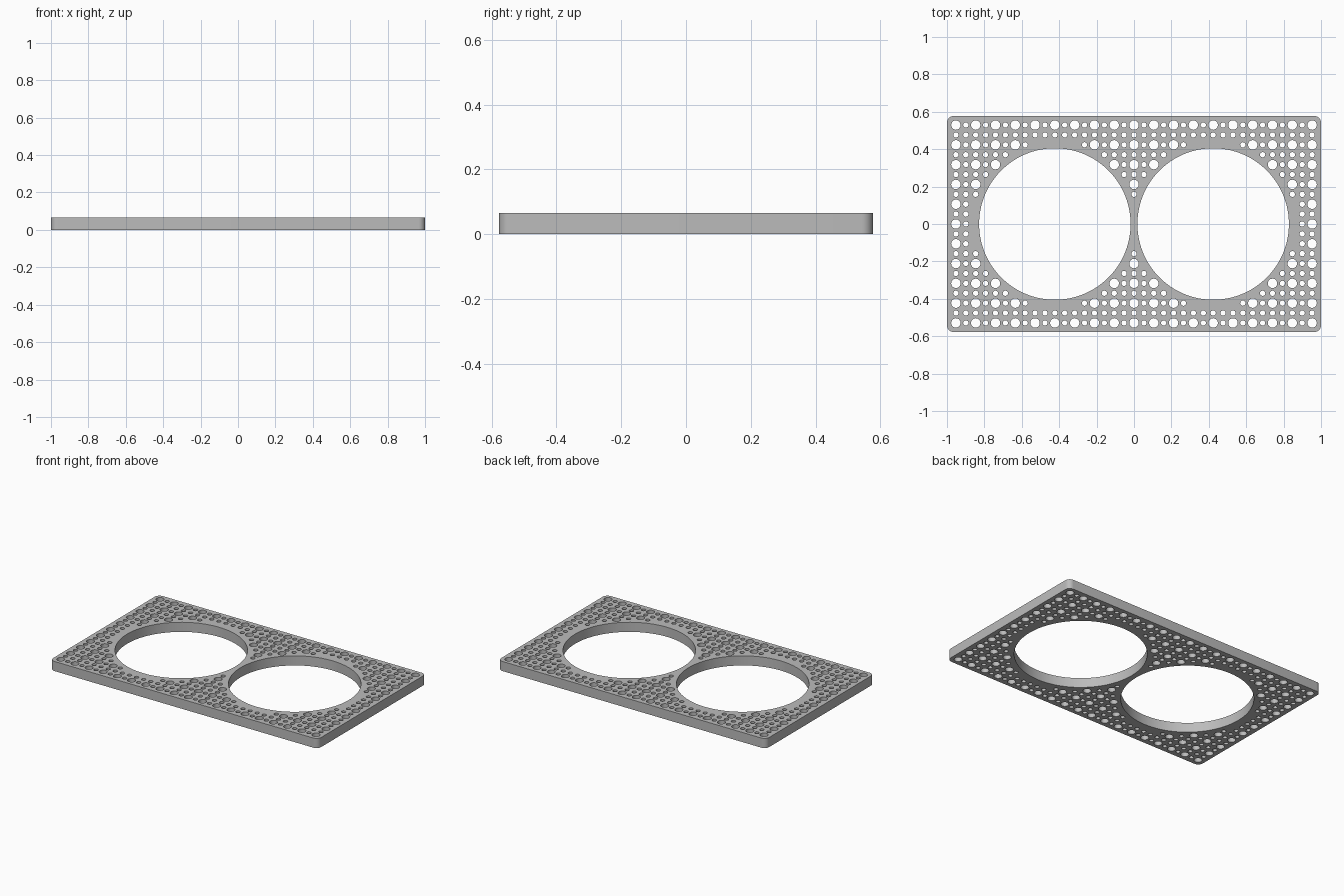
import bpy, bmesh
from math import cos, sin, pi, hypot

if "Cube" in bpy.data.objects:
    bpy.data.objects.remove(bpy.data.objects["Cube"], do_unlink=True)

HALF_X, HALF_Y, HEIGHT = 1.0, 0.577, 0.065
CORNER = 0.035
STEP = 0.0529            # spacing of the hole grid
WELL_COL, WELL_R = 8, 0.405
BIG_R, SMALL_R = 0.0252, 0.0142

# Grey plastic
grey = bpy.data.materials.new("grey plastic")
grey.use_nodes = True
colour = (0.5, 0.5, 0.5, 1)
grey.diffuse_color = colour
grey.node_tree.nodes["Principled BSDF"].inputs["Base Color"].default_value = colour

curve = bpy.data.curves.new("perforated_plate", "CURVE")
curve.dimensions = "2D"
curve.fill_mode = "BOTH"
curve.extrude = HEIGHT / 2


def add_loop(points):
    spline = curve.splines.new("POLY")
    spline.points.add(len(points) - 1)
    for p, (x, y) in zip(spline.points, points):
        p.co = (x, y, 0, 1)
    spline.use_cyclic_u = True


def arc(cx, cy, r, start, sweep, n):
    return [(cx + r * cos(start + sweep * i / n), cy + r * sin(start + sweep * i / n))
            for i in range(n + 1)]


def add_circle(cx, cy, r, n):
    add_loop(arc(cx, cy, r, 0, 2 * pi, n)[:-1])


# Rounded rectangular outline
outline = []
for i, (sx, sy) in enumerate([(1, 1), (-1, 1), (-1, -1), (1, -1)]):
    outline += arc(sx * (HALF_X - CORNER), sy * (HALF_Y - CORNER), CORNER,
                   i * pi / 2, pi / 2, 8)
add_loop(outline)

# Two round openings
for side in (-1, 1):
    add_circle(side * WELL_COL * STEP, 0, WELL_R, 96)

# Hole grid: large holes on even positions, small ones between them
for col in range(-18, 19):
    for row in range(-10, 11):
        if hypot(abs(col) - WELL_COL, row) < 8.4:
            continue
        large = col % 2 == 0 and row % 2 == 0
        add_circle(col * STEP, row * STEP, BIG_R if large else SMALL_R,
                   24 if large else 16)

# Turn the profile into one solid mesh
plate = bpy.data.objects.new("perforated_plate", curve)
bpy.context.collection.objects.link(plate)
bpy.ops.object.select_all(action="DESELECT")
plate.select_set(True)
bpy.context.view_layer.objects.active = plate
bpy.ops.object.convert(target="MESH")
plate = bpy.context.view_layer.objects.active

bm = bmesh.new()
bm.from_mesh(plate.data)
bmesh.ops.translate(bm, verts=bm.verts, vec=(0, 0, HEIGHT / 2))
bmesh.ops.remove_doubles(bm, verts=bm.verts, dist=0.0001)
bmesh.ops.recalc_face_normals(bm, faces=bm.faces)
bm.to_mesh(plate.data)
bm.free()

plate.data.materials.clear()
plate.data.materials.append(grey)
bpy.ops.object.shade_smooth_by_angle(angle=pi / 6)
